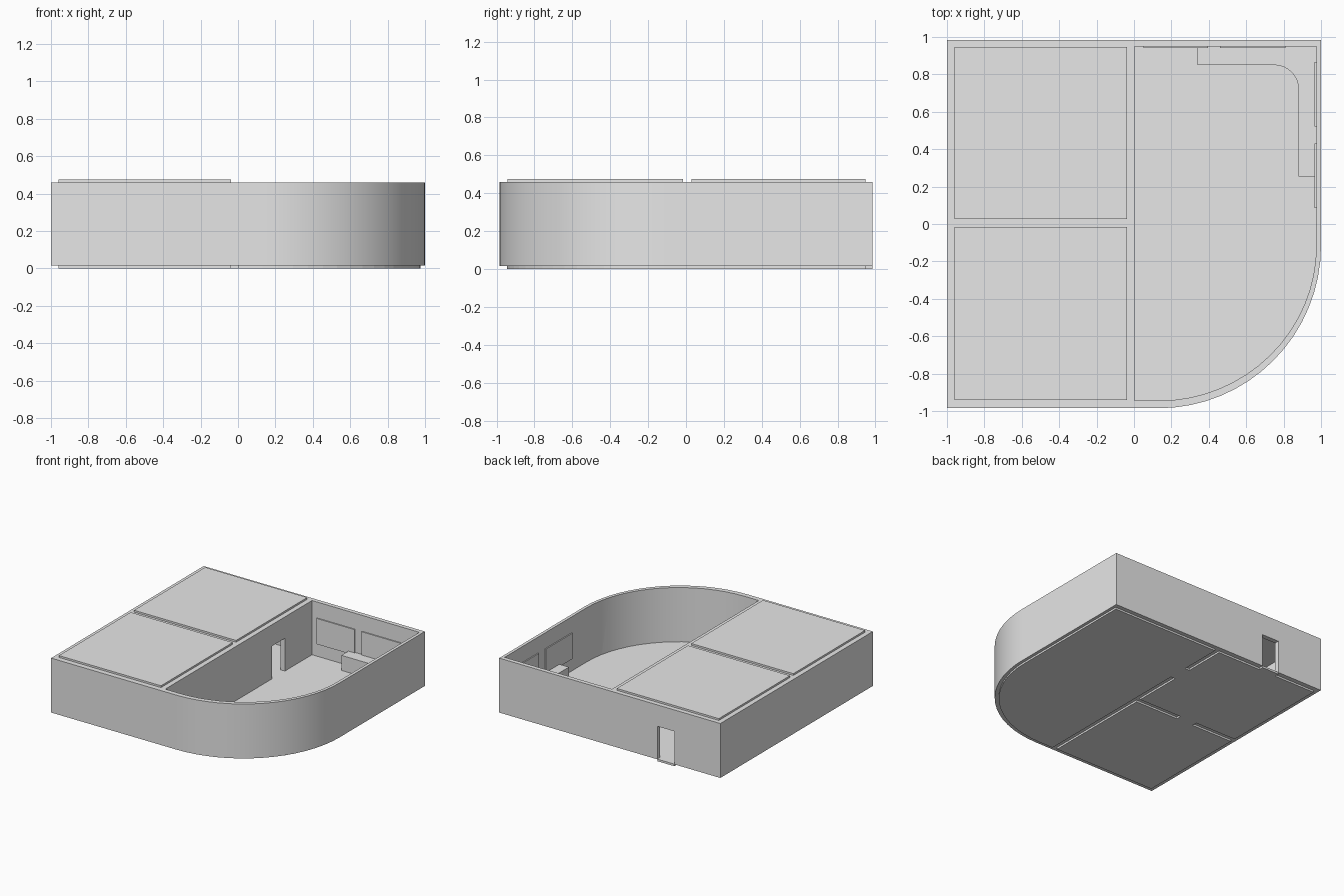
import bpy, bmesh, math

if "Cube" in bpy.data.objects:
    bpy.data.objects.remove(bpy.data.objects["Cube"])

mat = bpy.data.materials.new("plain_grey")
mat.diffuse_color = (0.8, 0.8, 0.8, 1)
mat.use_nodes = True
mat.node_tree.nodes["Principled BSDF"].inputs["Base Color"].default_value = mat.diffuse_color


def arc(cx, cy, rx, ry, a0, a1, n):
    return [(cx + rx * math.cos(math.radians(a0 + (a1 - a0) * i / n)),
             cy + ry * math.sin(math.radians(a0 + (a1 - a0) * i / n))) for i in range(n + 1)]


def rect(x0, x1, y0, y1):
    return [(x0, y0), (x1, y0), (x1, y1), (x0, y1)]


def prism(name, pts, z0, z1):
    """Extrude a counter-clockwise plan outline from z0 to z1."""
    bm = bmesh.new()
    face = bm.faces.new([bm.verts.new((x, y, z0)) for x, y in pts])
    top = bmesh.ops.extrude_face_region(bm, geom=[face])
    bmesh.ops.translate(bm, vec=(0, 0, z1 - z0),
                        verts=[v for v in top["geom"] if isinstance(v, bmesh.types.BMVert)])
    bmesh.ops.recalc_face_normals(bm, faces=bm.faces)
    me = bpy.data.meshes.new(name)
    bm.to_mesh(me)
    bm.free()
    ob = bpy.data.objects.new(name, me)
    bpy.context.collection.objects.link(ob)
    me.materials.append(mat)
    return ob


def select(ob):
    bpy.ops.object.select_all(action='DESELECT')
    ob.select_set(True)
    bpy.context.view_layer.objects.active = ob


def cut(ob, cutter):
    cutter.hide_render = True
    mod = ob.modifiers.new("cut", 'BOOLEAN')
    mod.operation, mod.solver, mod.object = 'DIFFERENCE', 'EXACT', cutter
    select(ob)
    bpy.ops.object.modifier_apply(modifier=mod.name)
    bpy.data.objects.remove(cutter)


FLOOR, TOP, ROOF, DOOR = 0.017, 0.46, 0.475, 0.285

# room plans
back_room = rect(-0.96, -0.037, 0.028, 0.947)
front_room = rect(-0.96, -0.037, -0.942, -0.015)
main_room = [(0.004, -0.945)] + arc(0.13, -0.115, 0.845, 0.83, -90, 0, 16) \
    + [(0.975, 0.95), (0.004, 0.95)]
outline = [(-1, -0.985)] + arc(0.13, -0.115, 0.87, 0.87, -90, 0, 16) \
    + [(1, 0.985), (-1, 0.985)]

# walls, hollowed by the rooms and the doorways
walls = prism("walls", outline, 0.015, TOP)
for plan in (back_room, front_room, main_room):
    cut(walls, prism("room_cutter", plan, -0.1, 0.6))
doorways = {"outer": ((-0.585, -0.43), (0.947, 0.985)),
            "between_left_rooms": ((-0.585, -0.43), (-0.015, 0.028)),
            "main_room": ((-0.037, 0.004), (0.435, 0.60))}
for key, (xs, ys) in doorways.items():
    e = 0.01
    grow = [(xs[0], xs[1], ys[0] - e, ys[1] + e), (xs[0] - e, xs[1] + e, ys[0], ys[1])]
    cut(walls, prism("door_cutter", rect(*grow[key == "main_room"]), -0.1, DOOR))
    # threshold strip joins the floors through the doorway
    prism("threshold_" + key, rect(*xs, *ys), 0, FLOOR)

# floors and the ceilings of the two closed rooms
prism("floor_main_room", main_room, 0, FLOOR)
for name, plan in (("back_room", back_room), ("front_room", front_room)):
    prism("floor_" + name, plan, 0, FLOOR)
    prism("ceiling_" + name, plan, TOP, ROOF)

# L-shaped counter with a rounded inner corner
counter = prism("counter", [(0.34, 0.85)] + arc(0.75, 0.72, 0.13, 0.13, 90, 0, 8)
                + [(0.88, 0.255), (0.975, 0.255), (0.975, 0.95), (0.34, 0.95)], FLOOR, 0.14)

# window panels on the back and right walls
for i, (a, b) in enumerate(((0.05, 0.395), (0.46, 0.81))):
    prism(f"back_window_{i + 1}", rect(a, b, 0.941, 0.95), 0.12, 0.33)
for i, (a, b) in enumerate(((0.085, 0.43), (0.52, 0.865))):
    prism(f"right_window_{i + 1}", rect(0.966, 0.975, a, b), 0.12, 0.33)

for ob in (walls, counter):
    select(ob)
    bpy.ops.object.shade_smooth_by_angle(angle=math.radians(30))
